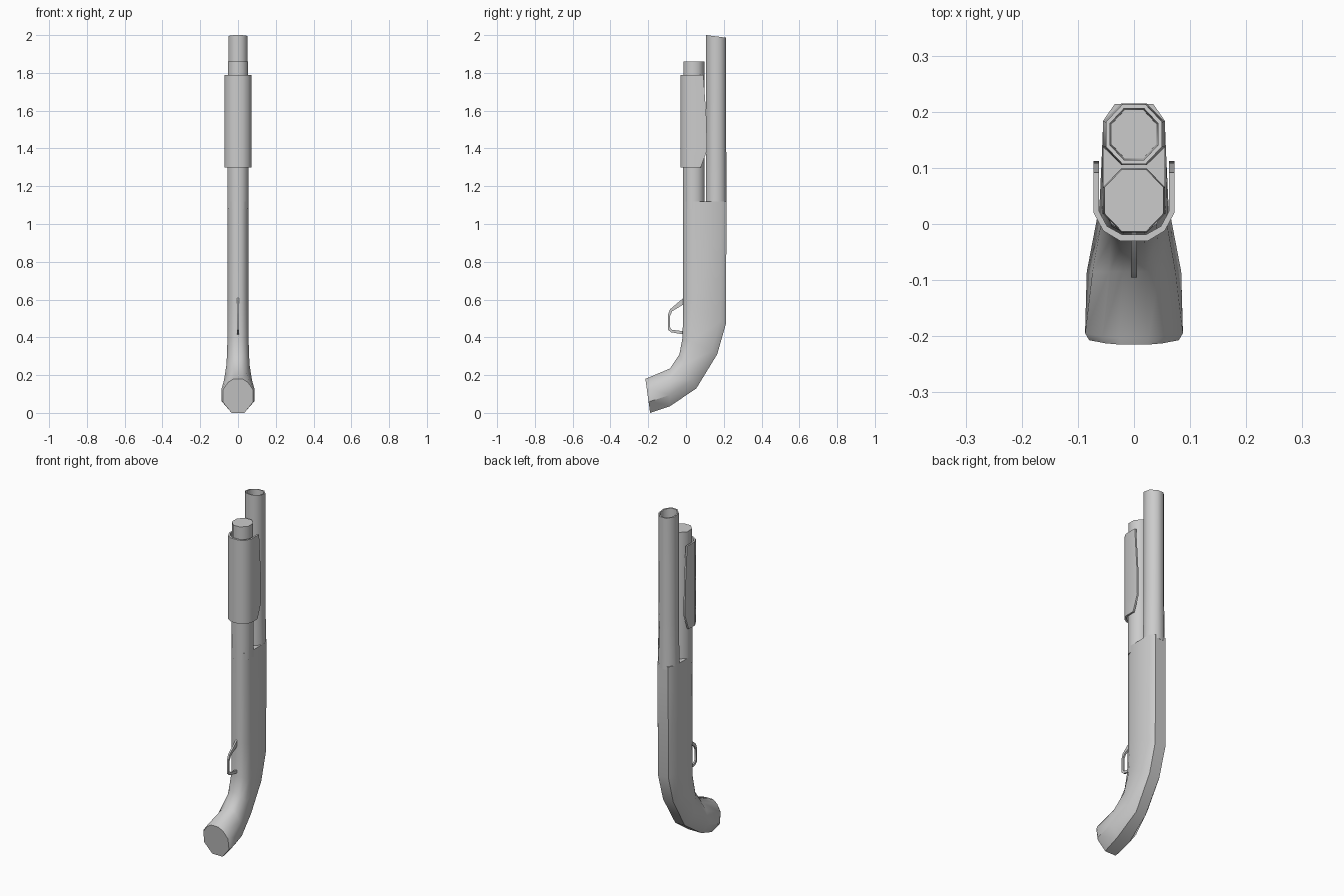
import bpy, bmesh, math

cube = bpy.data.objects.get("Cube")
if cube:
    bpy.data.objects.remove(cube, do_unlink=True)

grey = bpy.data.materials.new("plain grey")
grey.use_nodes = True
COL = (0.6, 0.6, 0.6, 1)
grey.diffuse_color = COL
grey.node_tree.nodes["Principled BSDF"].inputs["Base Color"].default_value = COL


def loft(name, rings, closed=True, cap_start=True, cap_end=True, smooth=40):
    """Skin a list of equal-length point rings into one object."""
    bm = bmesh.new()
    rows = [[bm.verts.new(p) for p in ring] for ring in rings]
    n = len(rows[0])
    for a, b in zip(rows, rows[1:]):
        for i in range(n if closed else n - 1):
            j = (i + 1) % n
            bm.faces.new((a[i], a[j], b[j], b[i]))
    if cap_start:
        bm.faces.new(rows[0])
    if cap_end:
        bm.faces.new(rows[-1])
    bmesh.ops.recalc_face_normals(bm, faces=bm.faces)
    mesh = bpy.data.meshes.new(name)
    bm.to_mesh(mesh)
    bm.free()
    mesh.materials.append(grey)
    obj = bpy.data.objects.new(name, mesh)
    bpy.context.collection.objects.link(obj)
    bpy.ops.object.select_all(action='DESELECT')
    obj.select_set(True)
    bpy.context.view_layer.objects.active = obj
    bpy.ops.object.shade_smooth_by_angle(angle=math.radians(smooth))
    return obj


# Half sections (depth fraction, width fraction): slab-sided body, round grip
SLAB = [(0, .35), (.07, .75), (.23, 1), (.87, 1), (1, .62)]
ROUND = [(0, .3), (.1, .65), (.32, 1), (.68, 1), (1, .42)]


def section(fy, fz, by, bz, wf, wb, r):
    half = []
    for (t0, x0), (t1, x1) in zip(SLAB, ROUND):
        t, x = t0 + (t1 - t0) * r, x0 + (x1 - x0) * r
        half.append((x * (wf + (wb - wf) * t), fy + (by - fy) * t, fz + (bz - fz) * t))
    return half + [(-x, y, z) for x, y, z in reversed(half)]


def octagon(cy, rx, ry, z, tilt=0.0):
    ring = []
    for i in range(8):
        a = math.pi * (i + .5) / 4
        y = ry * math.sin(a) / math.cos(math.pi / 8)
        ring.append((rx * math.cos(a) / math.cos(math.pi / 8), cy + y, z - tilt * (y + ry)))
    return ring


# Body and curved grip
loft("body_and_grip", [section(*s) for s in (
    (-.215, .18, -.19, 0, .080, .080, 1),
    (-.203, .185, -.178, .004, .087, .087, 1),
    (-.085, .235, -.085, .035, .066, .092, .9),
    (-.035, .31, .055, .13, .060, .062, .6),
    (-.018, .40, .165, .31, .056, .057, .2),
    (-.015, .60, .211, .47, .055, .055, 0),
    (-.015, 1.0, .214, 1.0, .055, .055, 0),
    (-.015, 1.12, .214, 1.12, .055, .055, 0),
)])

# Barrel with a hollow bore
BY = .16
loft("barrel", [
    octagon(BY, .055, .055, 1.10),
    octagon(BY, .053, .054, 1.20),
    octagon(BY, .050, .053, 1.40),
    octagon(BY, .050, .053, 2.0, .13),
    octagon(BY, .043, .046, 1.999, .13),
    octagon(BY, .040, .043, 1.80),
], smooth=50)

# Tube below the barrel
loft("magazine_tube", [
    octagon(.042, .055, .057, 1.08),
    octagon(.042, .055, .057, 1.32),
    octagon(.042, .053, .055, 1.86),
], smooth=50)

# Sliding fore-grip: a U-shaped shell, open toward the barrel
OUTER = [(.072, .02), (.055, -.012), (.025, -.03)]
INNER = [(.062, .022), (.048, -.004), (.021, -.019)]


def shell(z, rear):
    o = [(.072, rear)] + OUTER
    i = [(.062, rear)] + INNER
    outer = o + [(-x, y) for x, y in reversed(o)]
    inner = i + [(-x, y) for x, y in reversed(i)]
    return [(x, y, z) for x, y in outer + inner[::-1]]


loft("fore_grip", [shell(1.30, .078), shell(1.39, .112),
                   shell(1.56, .108), shell(1.79, .092)])

# Trigger guard: a thin strip bent into a loop
OUT = [(-.012, .61), (-.085, .548), (-.095, .52), (-.095, .44), (-.08, .427), (-.012, .415)]
INN = [(-.012, .575), (-.073, .538), (-.084, .515), (-.084, .452), (-.075, .440), (-.012, .432)]
loft("trigger_guard", [
    [(-.005, *o), (.005, *o), (.005, *i), (-.005, *i)] for o, i in zip(OUT, INN)
])
